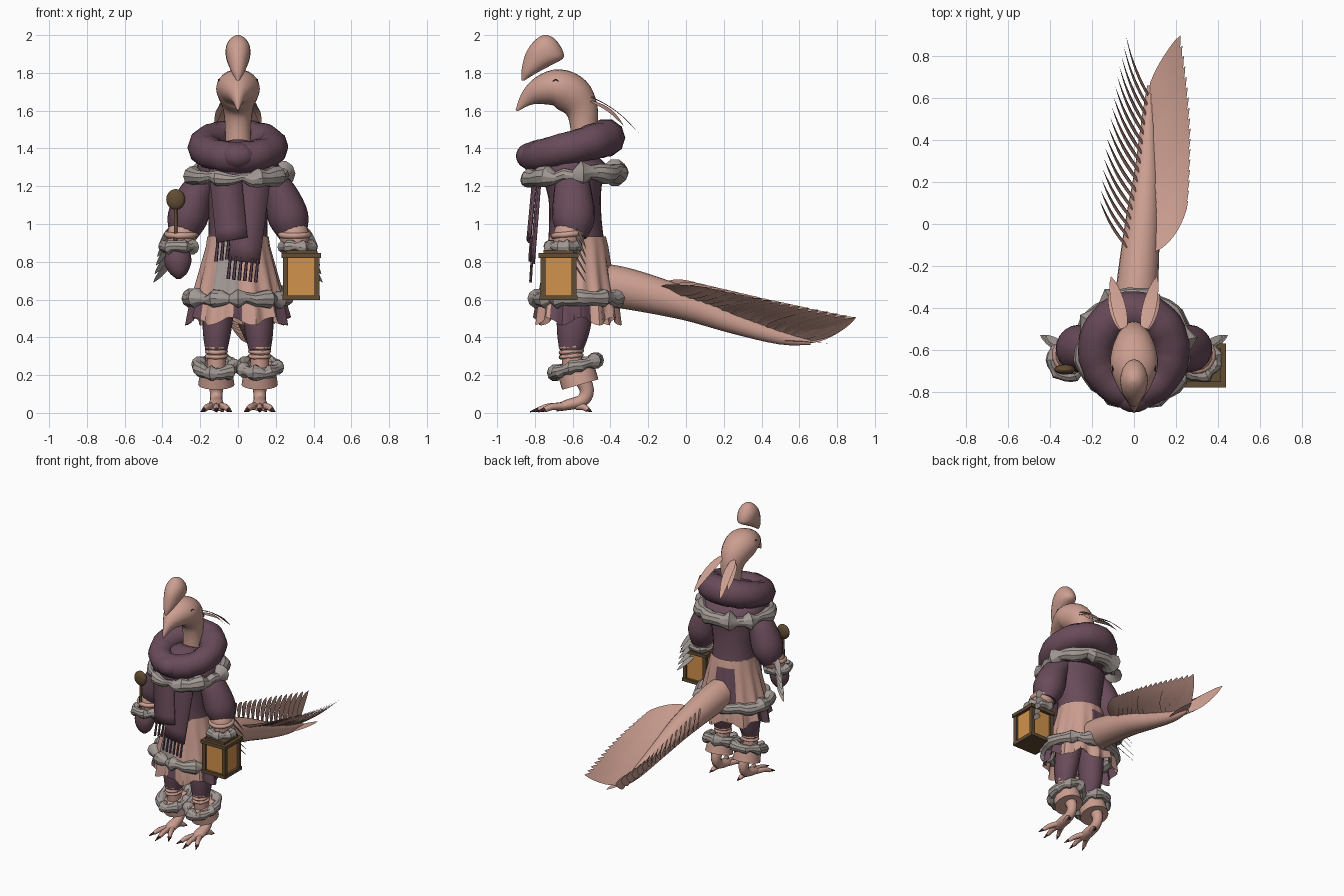
import bpy, bmesh, math, random
from mathutils import Vector as V

random.seed(4)
if "Cube" in bpy.data.objects:
    bpy.data.objects.remove(bpy.data.objects["Cube"])

def material(name, rgb):
    m = bpy.data.materials.new(name)
    m.use_nodes = True
    m.diffuse_color = (*rgb, 1)
    m.node_tree.nodes["Principled BSDF"].inputs["Base Color"].default_value = (*rgb, 1)
    return m

PINK = material("dusty pink", (.6, .34, .28))
PURPLE = material("plum cloth", (.14, .07, .1))
GREY = material("grey fur", (.36, .315, .295))
BROWN = material("brown wood", (.12, .072, .034))
AMBER = material("amber glass", (.64, .29, .075))
CLAW = material("dark claw", (.05, .02, .028))

def finish(name, bm, mats, angle=40, rule=None):
    """Turn a bmesh into a shaded object; rule picks a slot from a face centre."""
    bmesh.ops.recalc_face_normals(bm, faces=bm.faces)
    for f in bm.faces if rule else []:
        f.material_index = rule(f.calc_center_median())
    me = bpy.data.meshes.new(name)
    bm.to_mesh(me)
    bm.free()
    for m in mats if isinstance(mats, list) else [mats]:
        me.materials.append(m)
    me.shade_smooth()
    me.set_sharp_from_angle(angle=math.radians(angle))
    ob = bpy.data.objects.new(name, me)
    bpy.context.collection.objects.link(ob)
    return ob

def grid(name, rows, mats, around=True, along=False, caps=False, angle=40, rule=None):
    bm = bmesh.new()
    vs = [[bm.verts.new(p) for p in r] for r in rows]
    m, n = len(rows), len(rows[0])
    for i in range(m if along else m - 1):
        for j in range(n if around else n - 1):
            a, b = vs[i], vs[(i + 1) % m]
            bm.faces.new((a[j], a[(j + 1) % n], b[(j + 1) % n], b[j]))
    for end in (vs[0], vs[-1]) if caps else ():
        bm.faces.new(end)
    return finish(name, bm, mats, angle, rule)

def spline(pts, k):
    """Catmull-Rom through tuples of any length."""
    p = [pts[0], *pts, pts[-1]]
    return [[.5 * (2*b + (c-a)*t + (2*a-5*b+4*c-d)*t*t + (3*b-a-3*c+d)*t**3) for a, b, c, d in zip(*p[i-1:i+3])]
            for i in range(1, len(p) - 2) for t in (s / k for s in range(k))] + [list(pts[-1])]

def turn(n):
    return [math.tau * j / n for j in range(n)]

def loft(name, sections, mat, n=16, k=4):
    """Tube through sections (x, y, z, width radius, depth radius)."""
    secs = spline(sections, k)
    ctr = [V(s[:3]) for s in secs]
    rows = []
    for i, s in enumerate(secs):
        t = (ctr[min(i + 1, len(ctr) - 1)] - ctr[max(i - 1, 0)]).normalized()
        side = (V((1, 0, 0)) - t * t.x).normalized()
        rows.append([ctr[i] + side * s[3] * math.cos(a) + t.cross(side) * s[4] * math.sin(a) for a in turn(n)])
    return grid(name, rows, mat, caps=True, angle=50)

def ring(name, c, rx, ry, r, mat, slope=0, lumps=0., n=36, back=0., angle=60):
    """Elliptical torus; slope raises the back, lumps roughens it like fur."""
    rows = []
    for i, a in enumerate(turn(n)):
        rr = r * (1 + back * math.sin(a) + lumps * (.6 * math.sin(i * 1.9) + random.uniform(-.7, .7)))
        out = V((math.cos(a), math.sin(a), 0))
        p = V(c) + V((rx * out.x, ry * out.y, slope * ry * out.y + r * lumps * random.uniform(-.5, .5)))
        rows.append([p + out * rr * math.cos(b) + V((0, 0, rr * math.sin(b))) for b in turn(10)])
    return grid(name, rows, mat, along=True, angle=angle)

def feather(name, base, tip, width, normal, mat, arch=0.):
    base, tip = V(base), V(tip)
    d = (tip - base).normalized()
    side = V(normal).cross(d).normalized()
    rows = []
    for t in (i / 8 for i in range(9)):
        w = width * .5 * (math.sin(math.pi * min(1, .12 + .88 * t ** .8)) ** .7 + .02)
        p = base.lerp(tip, t) + d.cross(side) * arch * math.sin(math.pi * t)
        rows.append([p - side * w, p + d.cross(side) * width * .08 * (1 - t), p + side * w])
    return grid(name, rows, mat, around=False)

def solid(name, c, size, mat, ball=False):
    bm = bmesh.new()
    if ball:
        bmesh.ops.create_uvsphere(bm, u_segments=20, v_segments=12, radius=1)
    else:
        bmesh.ops.create_cube(bm, size=1)
    for v in bm.verts:
        v.co = [o + a * b for o, a, b in zip(c, v.co, size)]
    return finish(name, bm, mat)

# Head, beak, neck and floating crest
loft("head_and_neck", [(0, -.54, 1.3, .075, .075), (0, -.54, 1.48, .068, .07), (0, -.55, 1.6, .078, .085),
     (0, -.6, 1.68, .104, .105), (0, -.68, 1.72, .115, .1), (0, -.77, 1.705, .082, .076),
     (0, -.84, 1.665, .036, .042), (0, -.897, 1.6, .004, .006)], PINK, 24)
# Crest slices: height, front y, back y, half width
slices = spline([(1.76, -.87, -.855, .008), (1.8, -.872, -.79, .032), (1.84, -.866, -.715, .05),
                 (1.875, -.858, -.652, .062), (1.91, -.845, -.65, .066), (1.95, -.82, -.67, .06),
                 (1.985, -.785, -.7, .036), (2, -.755, -.735, .008)], 3)
grid("crest", [[(w * math.cos(a), (f + b) / 2 + (b - f) / 2 * math.sin(a), z) for a in turn(20)]
               for z, f, b, w in slices], PINK, caps=True)
for s in (-1, 1):
    loft("eyelid", [(s * .098, -.71, 1.75, .003, .003), (s * .102, -.69, 1.765, .004, .004),
                    (s * .103, -.67, 1.75, .003, .003)], CLAW, 6)
    feather("head_plume", (s * .05, -.5, 1.67), (s * .11, -.25, 1.48), .065, (0, .5, 1), PINK, .02)
    feather("small_plume", (s * .06, -.5, 1.65), (s * .12, -.33, 1.52), .045, (s * .5, .5, 1), PINK, .02)

# Hood, collar and scarf
ring("hood_roll", (0, -.61, 1.405), .175, .19, .092, PURPLE, .27, .03, 40, back=.08)
loft("cowl", [(0, -.6, 1.25, .23, .23), (0, -.595, 1.34, .2, .2), (0, -.57, 1.42, .08, .085)], PURPLE, 24)
ring("fur_collar", (0, -.6, 1.258), .24, .25, .045, GREY, .07, .42, 34, back=.15, angle=30)
solid("scarf_knot", (0, -.825, 1.36), (.092, .075, .07), PURPLE, True)
ends = {"short_scarf_end": ((-.155, 1.29), (.015, 1.29), (-.115, .9), (.05, .93), -.8, -.835, 3, .015),
        "long_scarf_end": ((0, 1.3), (.18, 1.3), (-.05, .81), (.115, .79), -.775, -.815, 6, 0)}
for name, (a, b, c, d, y0, y1, count, behind) in ends.items():
    rows = []
    for t in (i / 6 for i in range(7)):
        y, l, r = y0 + (y1 - y0) * t, V(a).lerp(V(c), t), V(b).lerp(V(d), t)
        rows.append([(l.x, y, l.y), ((l.x + r.x) / 2, y - .01, (l.y + r.y) / 2), (r.x, y, r.y)])
    sheet = grid(name, rows, PURPLE, around=False)
    sheet.modifiers.new("thickness", "SOLIDIFY").thickness = .015
    for i in range(count):
        p = V(c).lerp(V(d), .06 + .176 * i)
        loft("scarf_tassel", [(p.x, y1 + behind, p.y + .02, .007, .007),
             (p.x - .012, y1 + behind - .008, p.y - .1, .01, .008)], PURPLE, 6, 2)

# Coat body and pleated skirt with fur hem
loft("coat", [(0, -.58, .85, .165, .155), (0, -.585, 1, .155, .14), (0, -.59, 1.15, .18, .14),
              (0, -.6, 1.28, .2, .17)], PURPLE, 24)
rows = []
for z, rx, ry in [(.935, .162, .15), (.88, .169, .163), (.76, .2, .178), (.66, .225, .195),
                  (.59, .245, .21), (.485, .265, .222)]:
    rows.append([(rx * w * math.cos(a), -.575 + ry * w * math.sin(a),
                  z + (.022 * math.sin(a * 7 + 1) if z < .5 else 0))
                 for a in turn(72) for w in [1 + .14 * (.97 - z) * math.sin(a * 14)]])

def skirt_rule(c):
    """Grey front panel, plum back vent and plum side hems on pink."""
    a = math.degrees(math.atan2((c.y + .575) * 1.15, c.x)) % 360
    if c.z > .6:
        return 2 if 236 < a < 270 and c.z < .93 else 1 if 80 < a < 125 and c.z < .88 else 0
    return 1 if a > 322 or a < 18 or 162 < a < 218 or 264 < a < 276 else 0

grid("skirt", rows, [PINK, PURPLE, GREY], rule=skirt_rule)
ring("fur_hem", (0, -.575, .605), .25, .212, .038, GREY, 0, .42, 36, angle=30)

for s in (-1, 1):
    # Trouser legs, bindings and cuffs
    x = s * .115
    loft("trouser_leg", [(s * .09, -.57, .72, .09, .1), (s * .11, -.595, .46, .078, .09),
                         (x, -.61, .33, .058, .062)], PURPLE)
    loft("bound_shin", [(x, -.61, .37, .05, .054), (x, -.6, .24, .05, .054)], PINK, 12)
    for z in (.3, .325, .35):
        ring("shin_binding", (x, -.607, z), .05, .055, .011, PINK, .1, .2, 20)
    loft("boot_cuff", [(x, -.59, .255, .08, .1), (x, -.56, .15, .096, .1)], PINK, 20)
    ring("boot_fur", (x, -.585, .245), .095, .112, .034, GREY, .33, .3, 24, angle=30)
    # Bird feet
    loft("foot", [(x, -.56, .2, .045, .045), (x, -.525, .12, .035, .038), (x, -.55, .065, .034, .034),
                  (x, -.63, .042, .042, .028), (x, -.69, .025, .03, .018)], PINK, 12)
    for dx, length in ((-.065, .1), (0, .13), (.065, .1), (.03, -.06)):
        y = -.65 if length > 0 else -.58
        ex, ey = x + dx, y - length
        loft("toe", [(x + dx * .3, y, .035, .02, .02), (x + dx * .7, y - length * .6, .032, .017, .018),
                     (ex, ey, .016, .013, .014)], PINK, 8)
        loft("claw", [(ex, ey, .018, .011, .012), (ex + dx * .25, ey - length * .35, .006, .002, .003)], CLAW, 8)
    # Sleeves, forearms, mitts
    loft("sleeve", [(s * .15, -.6, 1.25, .06, .085), (s * .215, -.6, 1.17, .09, .1),
                    (s * .268, -.595, 1.03, .107, .113), (s * .29, -.6, .93, .07, .075)], PURPLE, 20)
    loft("forearm", [(s * .285, -.6, .99, .07, .08), (s * .3, -.625, .93, .08, .08),
                     (s * .31, -.65, .87, .055, .055)], PINK)
    ring("sleeve_band", (s * .3, -.625, .945), .075, .075, .016, PINK, .1, .1, 24)
    ring("wrist_fur", (s * .315, -.65, .88), .073, .073, .031, GREY, 0, .3, 22, angle=30)
    loft("mitt", [(s * .315, -.655, .89, .05, .05), (s * .318, -.665, .81, .072, .062),
                  (s * .315, -.67, .745, .05, .045), (s * .315, -.67, .71, .012, .012)], PURPLE)
    for i in range(5):
        feather("cuff_feather", (s * .355, -.575 - .006 * i, .98 - .045 * i),
                (s * (.42 + .007 * i), -.53, .87 - .045 * i), .04, (s * .5, 1, .3), GREY)

# Stick with round head, and lantern
loft("stick_handle", [(-.33, -.695, .83, .011, .011), (-.33, -.695, 1.1, .009, .009)], BROWN, 8)
solid("stick_head", (-.33, -.695, 1.13), (.05, .024, .055), BROWN, True)
solid("lantern_glass", (.335, -.675, .725), (.165, .165, .22), AMBER)
for z, w, h in ((.61, .2, .025), (.833, .21, .025), (.853, .16, .02)):
    solid("lantern_plate", (.335, -.675, z), (w, w, h), BROWN)
for i, j in ((-1, -1), (-1, 1), (1, -1), (1, 1)):
    solid("lantern_post", (.335 + i * .083, -.675 + j * .083, .725), (.027, .027, .22), BROWN)

# Tail, rolled slightly so its left feather row lies flatter than the right
tail = [(0, -.47, .68, .1, .115), (.015, -.3, .655, .1, .108), (.04, 0, .575, .083, .085),
        (.06, .25, .48, .058, .06), (.07, .5, .4, .034, .038), (.075, .66, .372, .012, .012)]
loft("tail", tail, PINK, 20)
feather("tail_end_feather", (.07, .48, .385), (.13, .77, .367), .07, (0, 0, 1), PINK)
for s, reach, normal in ((1, .228, (-.85, -.1, .8)), (-1, .192, (1, .45, .15))):
    for u in (i / 16 for i in range(17)):
        y = -.12 + .74 * u
        cx, _, cz, r, _ = min(spline(tail, 12), key=lambda p: abs(p[1] - y))
        tip_y = y + .23 + .05 * u
        feather("tail_feather", (cx + s * r * .6, y, cz + r * .3 + .015),
                (cx + s * (reach - .08 * u ** 2), tip_y, .685 - .2 * tip_y), .1, normal, PINK, -.012)
